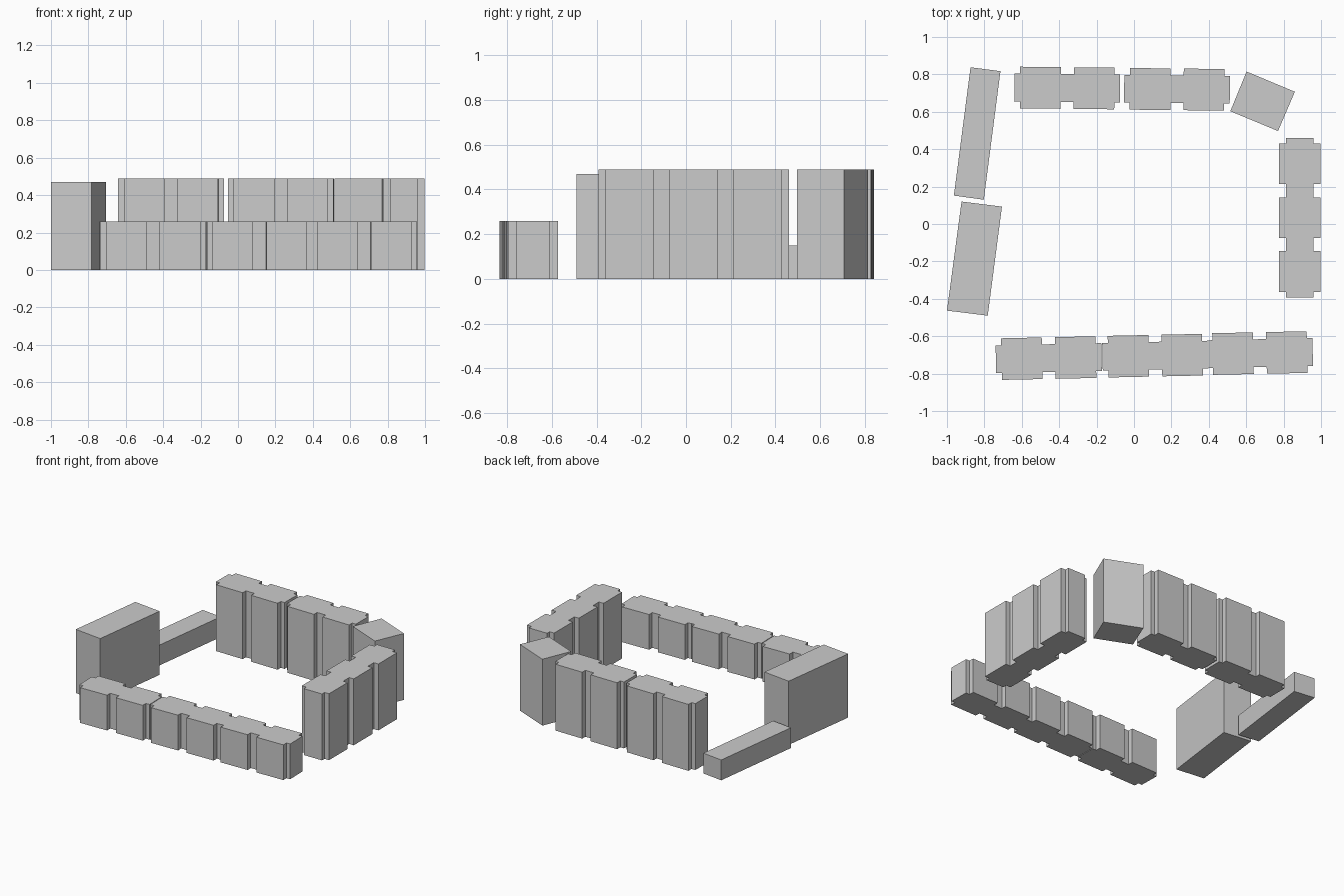
import bpy, math

if "Cube" in bpy.data.objects:
    bpy.data.objects.remove(bpy.data.objects["Cube"])

END, BLOCK, GAP = 0.03, 0.2175, 0.07   # lengths along a terrace
WIDE, NARROW = 0.2225, 0.148           # depths of blocks and recesses


def extrude(name, outline, height):
    """Solid prism from a counter-clockwise outline, standing on z = 0."""
    n = len(outline)
    verts = [(x, y, z) for z in (0, height) for x, y in outline]
    faces = [tuple(reversed(range(n))), tuple(range(n, 2 * n))]
    faces += [(i, (i + 1) % n, n + (i + 1) % n, n + i) for i in range(n)]
    mesh = bpy.data.meshes.new(name)
    mesh.from_pydata(verts, [], faces)
    obj = bpy.data.objects.new(name, mesh)
    bpy.context.collection.objects.link(obj)
    return obj


def terrace(name, blocks, x, y, angle, height):
    """Row of wide blocks joined by recessed strips, as one solid."""
    spans = [(END, NARROW)]
    for i in range(blocks):
        spans += [(BLOCK, WIDE), (GAP if i < blocks - 1 else END, NARROW)]
    pos = -sum(s[0] for s in spans) / 2
    lower = []
    for length, width in spans:
        lower += [(pos, -width / 2), (pos + length, -width / 2)]
        pos += length
    outline = lower + [(px, -py) for px, py in reversed(lower)]
    obj = extrude(name, outline, height)
    obj.location = (x, y, 0)
    obj.rotation_euler.z = math.radians(angle)
    return obj


# Low front terraces
for i, (x, y) in enumerate([(-0.456, -0.717), (0.114, -0.704), (0.673, -0.69)]):
    terrace(f"front_terrace_{i + 1}", 2, x, y, 1.2, 0.26)

# Tall back terraces
for i, (x, y) in enumerate([(-0.357, 0.727), (0.23, 0.72)]):
    terrace(f"back_terrace_{i + 1}", 2, x, y, -0.6, 0.49)

# Tall right terrace with three blocks
terrace("right_terrace", 3, 0.886, 0.034, 90, 0.49)

# Plain buildings: corner tower, low left wing, tall left wing
extrude("corner_building",
        [(0.515, 0.603), (0.77, 0.497), (0.86, 0.707), (0.602, 0.815)], 0.49)
extrude("low_left_wing",
        [(-0.963, 0.152), (-0.803, 0.13), (-0.714, 0.817), (-0.874, 0.838)], 0.15)
extrude("tall_left_wing",
        [(-1.0, -0.463), (-0.782, -0.49), (-0.706, 0.093), (-0.922, 0.12)], 0.47)
